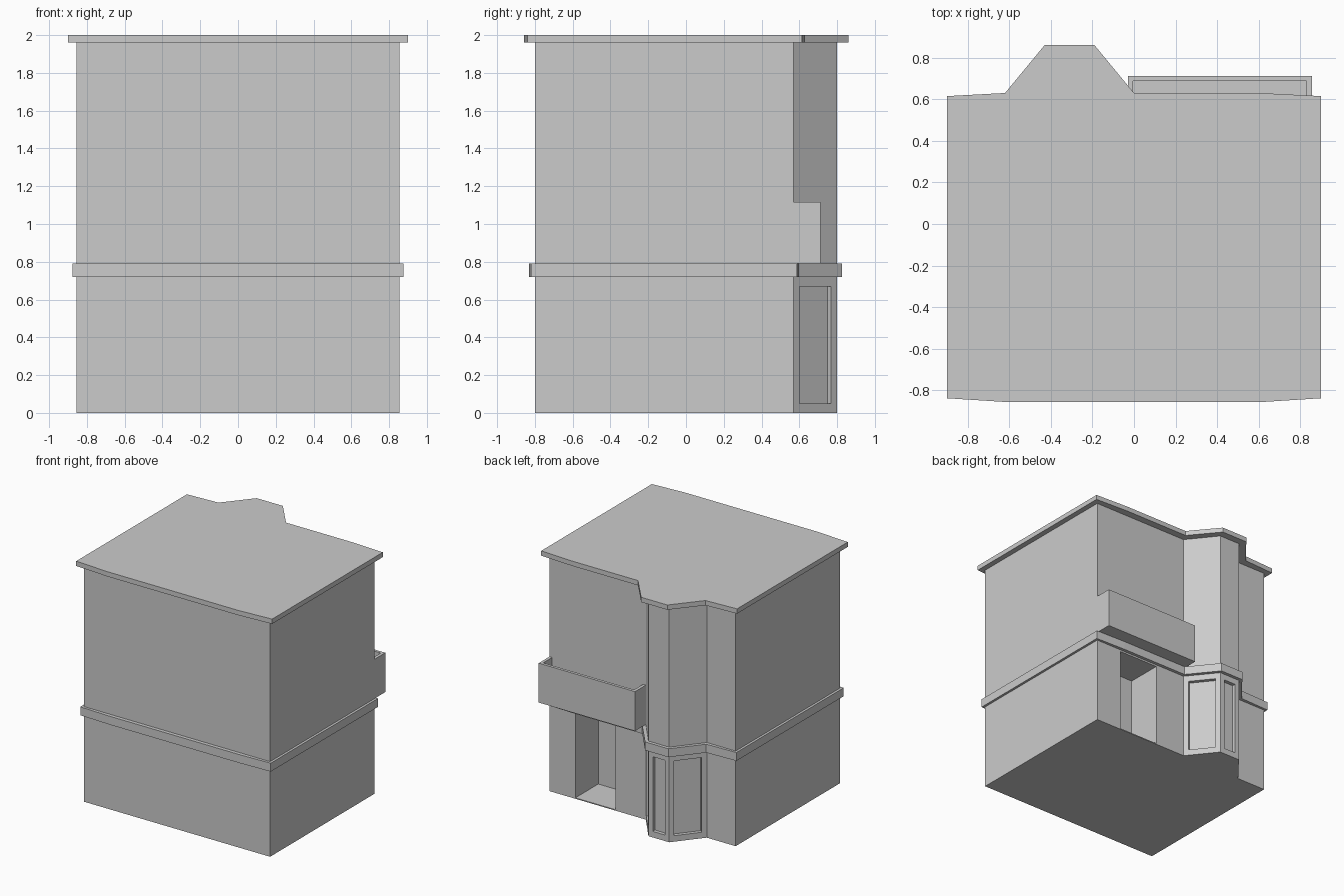
import bpy, bmesh, math
from mathutils import Matrix, Vector

if "Cube" in bpy.data.objects:
    bpy.data.objects.remove(bpy.data.objects["Cube"])


def prism(name, outline, z0, z1):
    """Extrude a counter-clockwise outline between two heights."""
    bm = bmesh.new()
    face = bm.faces.new([bm.verts.new((x, y, z0)) for x, y in outline])
    top = bmesh.ops.extrude_face_region(bm, geom=[face])["geom"]
    bmesh.ops.translate(bm, vec=(0, 0, z1 - z0),
                        verts=[v for v in top if isinstance(v, bmesh.types.BMVert)])
    bmesh.ops.recalc_face_normals(bm, faces=bm.faces)
    mesh = bpy.data.meshes.new(name)
    bm.to_mesh(mesh)
    bm.free()
    ob = bpy.data.objects.new(name, mesh)
    bpy.context.collection.objects.link(ob)
    return ob


def rect(x0, x1, y0, y1):
    return [(x0, y0), (x1, y0), (x1, y1), (x0, y1)]


def cut(ob, cutter):
    """Subtract the cutter, then discard it."""
    cutter.hide_render = True
    mod = ob.modifiers.new("cut", "BOOLEAN")
    mod.operation, mod.solver, mod.object = "DIFFERENCE", "EXACT", cutter
    bpy.context.view_layer.objects.active = ob
    bpy.ops.object.modifier_apply(modifier=mod.name)
    bpy.data.objects.remove(cutter)


def trim_outline(half_x, front, end_front, end_back, bay):
    """Slightly bowed slab outline following the rear bay."""
    return [(-half_x, end_front), (-0.6, front), (0.6, front), (half_x, end_front),
            (half_x, end_back), (0.6, bay[0][1])] + bay + [(-half_x, end_back)]


# Main walls with the angled bay at the rear
bay = [(-0.03, 0.57), (-0.215, 0.80), (-0.405, 0.80), (-0.59, 0.57)]
walls = prism("walls", [(-0.855, -0.80), (0.855, -0.80), (0.855, 0.57)] + bay
              + [(-0.855, 0.57)], 0, 1.96)

# Recessed entrance
cut(walls, prism("entrance_cutter", rect(0.25, 0.617, 0.27, 0.7), 0.008, 0.705))

# Recessed window panels on the three bay faces
margin, depth = 0.04, 0.03
for a, b in zip(bay, bay[1:]):
    a, b = Vector(a), Vector(b)
    along = (b - a).normalized()
    out = Vector((along.y, -along.x))
    p, q = a + along * margin, b - along * margin
    pts = [p - out * depth, p + out * 0.05, q + out * 0.05, q - out * depth]
    cut(walls, prism("window_cutter", [tuple(v) for v in pts], 0.05, 0.67))

# Band between the floors
prism("floor_band", trim_outline(0.875, -0.83, -0.82, 0.588,
      [(-0.016, 0.597), (-0.203, 0.827), (-0.417, 0.827), (-0.604, 0.597)]), 0.72, 0.79)

# Roof slab
prism("roof_slab", trim_outline(0.90, -0.857, -0.838, 0.615,
      [(0.0, 0.63), (-0.19, 0.86), (-0.43, 0.86), (-0.62, 0.63)]), 1.96, 2.0)

# Open balcony box
balcony = prism("balcony", rect(-0.03, 0.855, 0.57, 0.712), 0.79, 1.117)
cut(balcony, prism("balcony_cutter", rect(-0.005, 0.83, 0.5, 0.688), 0.815, 1.3))
